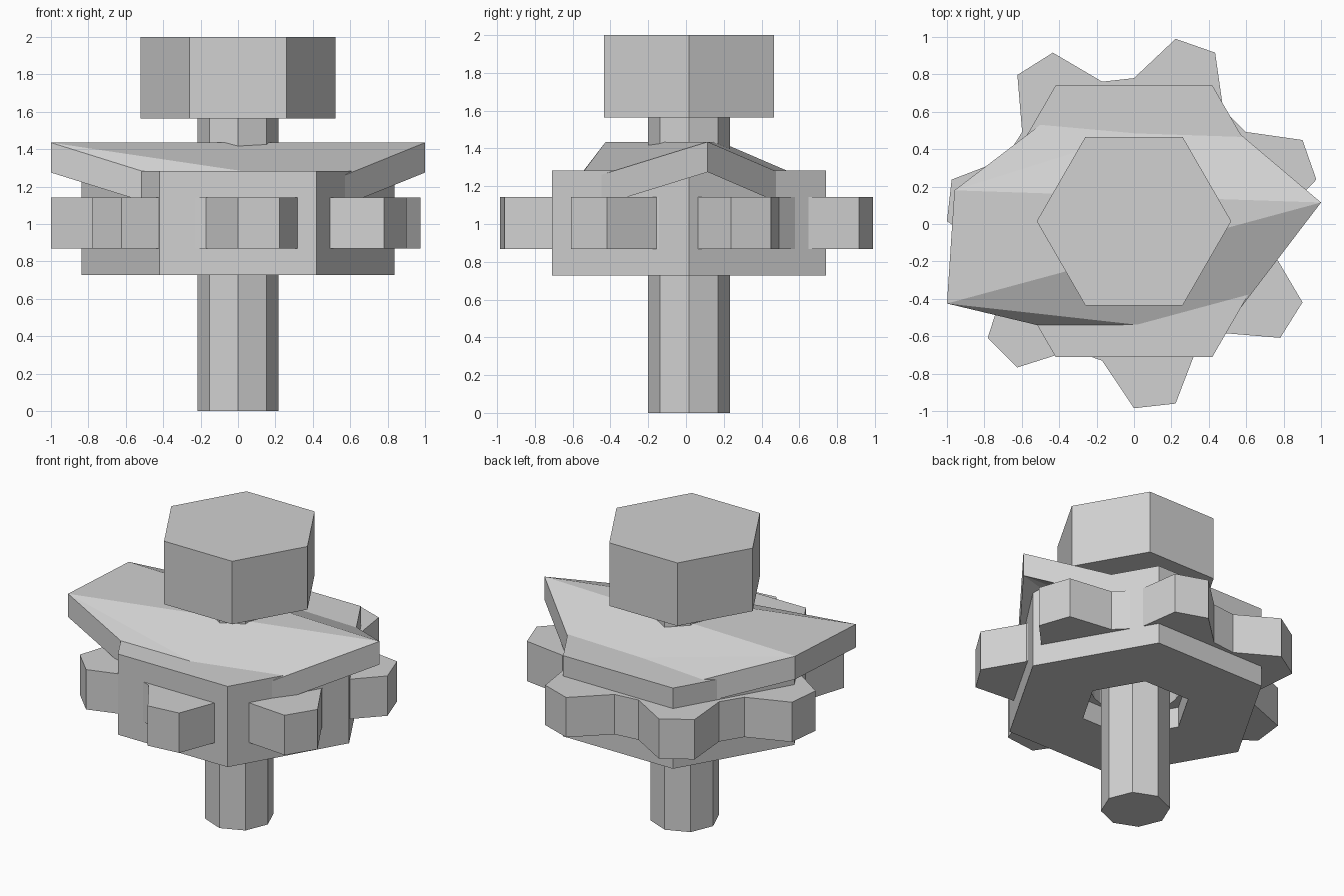
import bpy, bmesh
from math import sin, cos, radians
from mathutils import Vector

old = bpy.data.objects.get("Cube")
if old:
    bpy.data.objects.remove(old, do_unlink=True)

AXIS_Y = 0.015  # shared axis of all the turned parts

steel = bpy.data.materials.new("light_grey_steel")
steel.use_nodes = True
grey = (0.64, 0.64, 0.64, 1)
steel.diffuse_color = grey
steel.node_tree.nodes["Principled BSDF"].inputs["Base Color"].default_value = grey


def finish(name, bm):
    bmesh.ops.recalc_face_normals(bm, faces=bm.faces)
    mesh = bpy.data.meshes.new(name)
    bm.to_mesh(mesh)
    bm.free()
    mesh.materials.append(steel)
    obj = bpy.data.objects.new(name, mesh)
    bpy.context.collection.objects.link(obj)
    return obj


def outline(radii, start=0):
    """Points around the axis, one for each radius."""
    step = 360 / len(radii)
    return [(r * cos(radians(start + i * step)),
             AXIS_Y + r * sin(radians(start + i * step)))
            for i, r in enumerate(radii)]


def solid(name, points, z0, z1):
    bm = bmesh.new()
    bottom = [bm.verts.new((x, y, z0)) for x, y in points]
    top = [bm.verts.new((x, y, z1)) for x, y in points]
    bm.faces.new(bottom)
    bm.faces.new(top)
    for i in range(len(points)):
        j = (i + 1) % len(points)
        bm.faces.new((bottom[i], bottom[j], top[j], top[i]))
    return finish(name, bm)


def ring(name, outer, inner, z0, z1):
    bm = bmesh.new()
    loops = [[bm.verts.new((x, y, z)) for x, y in pts]
             for pts, z in ((outer, z0), (outer, z1), (inner, z1), (inner, z0))]
    for a, b in zip(loops, loops[1:] + loops[:1]):
        for i in range(len(outer)):
            j = (i + 1) % len(outer)
            bm.faces.new((a[i], a[j], b[j], b[i]))
    return finish(name, bm)


# Bolt: octagonal shank and hexagonal head
solid("bolt_shank", outline([0.217] * 8), 0, 1.58)
solid("bolt_head", outline([0.52] * 6), 1.565, 2.0)

# Hexagonal nut with a hexagonal bore
ring("hex_nut", outline([0.838] * 6), outline([0.35] * 6), 0.727, 1.284)

# Seven-toothed washer: two tip points, then two root points per tooth
ring("toothed_washer", outline([1.0, 0.765, 0.765, 1.0] * 7, start=180),
     outline([0.28] * 28, start=180), 0.868, 1.143)

# Bent plate: flat triangle in the middle, flaps sinking into the nut
left_front = Vector((-1.0, -0.425, 1.435))
left_back = Vector((-0.96, 0.18, 1.435))
right = Vector((1.0, 0.115, 1.435))


def flap(corner, dx, dy, drop, reach):
    return corner + Vector((dx, dy, -drop)) * reach


corners = [left_front, left_back,
           flap(left_back, 0.38, 0.29, 0.125, 1.4),
           flap(right, -0.42, 0.355, 0.153, 1.4),
           right,
           flap(right, -0.37, -0.485, 0.15, 1.45),
           flap(left_front, 0.48, -0.115, 0.15, 1.3)]
bm = bmesh.new()
v = [bm.verts.new(c) for c in corners]
for face in ((0, 4, 1), (1, 4, 3), (1, 3, 2), (0, 5, 4), (0, 6, 5)):
    bm.faces.new([v[i] for i in face])
under = bmesh.ops.extrude_face_region(bm, geom=bm.faces[:], use_keep_orig=True)
bmesh.ops.translate(bm, vec=(0, 0, -0.16),
                    verts=[g for g in under["geom"] if isinstance(g, bmesh.types.BMVert)])
finish("bent_plate", bm)
